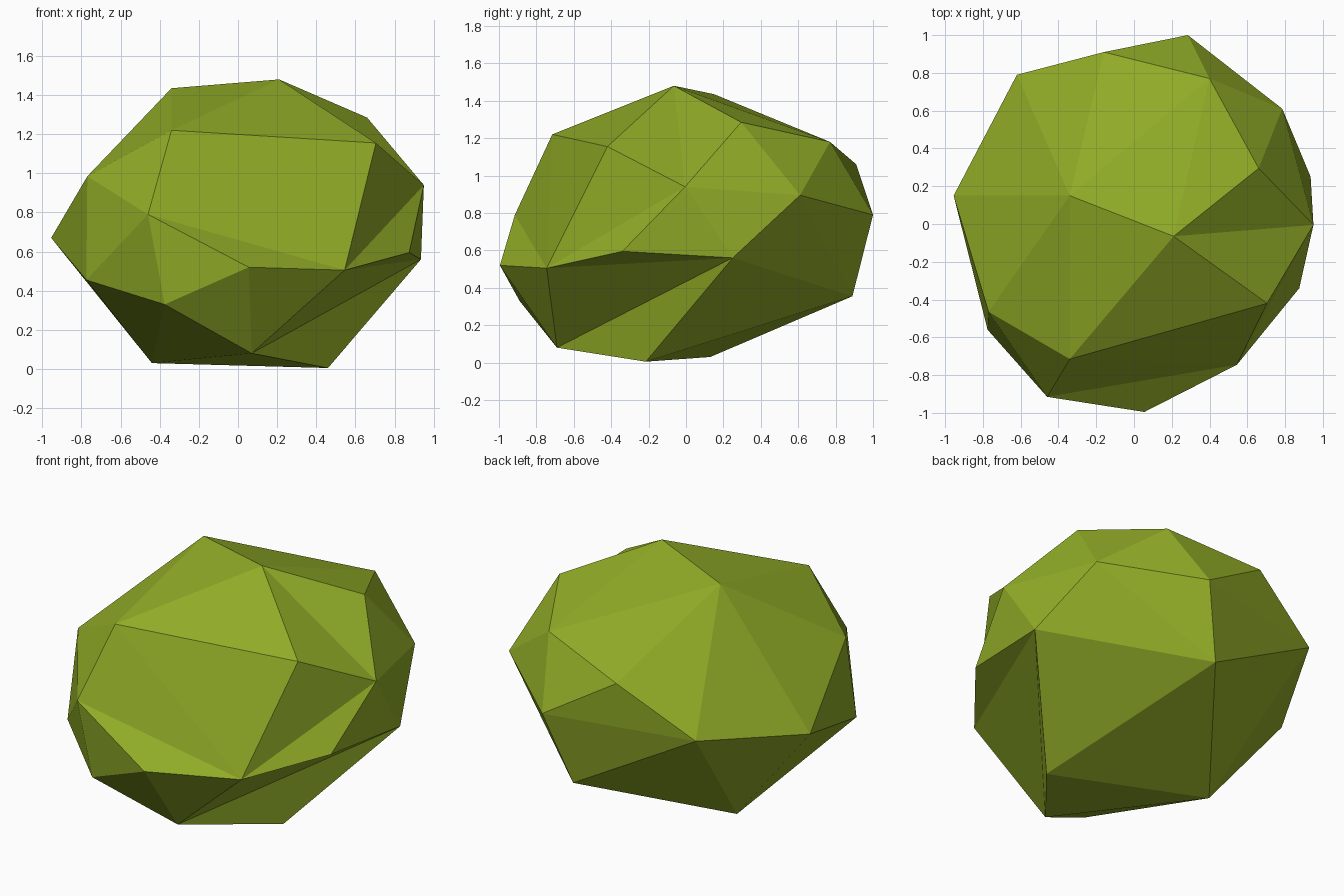
import bpy
import bmesh

# Remove the default object
default_cube = bpy.data.objects.get("Cube")
if default_cube:
    bpy.data.objects.remove(default_cube, do_unlink=True)


def make_material(name, color):
    material = bpy.data.materials.new(name)
    material.use_nodes = True
    material.diffuse_color = color
    for node in material.node_tree.nodes:
        if node.type == "BSDF_PRINCIPLED":
            node.inputs["Base Color"].default_value = color
            node.inputs["Roughness"].default_value = 1
    return material


# Corners of the faceted clump, one letter each
corners = {
    # crown
    "A": (-.34, .15, 1.435), "B": (.21, -.065, 1.48), "C": (.66, .295, 1.285),
    "D": (-.34, -.715, 1.22), "E": (.705, -.42, 1.155), "S": (.4, .77, 1.18),
    "T": (-.16, .91, 1.06),
    # waist
    "F": (-.77, -.465, .985), "G": (-.46, -.915, .79), "H": (.95, -.005, .94),
    "I": (-.955, .15, .67), "J": (.055, -.995, .52), "K": (.545, -.745, .505),
    "L": (.875, -.34, .595), "M": (.935, .25, .56), "N": (-.775, -.56, .455),
    "U": (.285, 1, .79), "V": (.785, .61, .895), "X": (-.62, .79, .78),
    # base
    "O": (-.375, -.89, .33), "P": (.07, -.69, .08), "Q": (-.44, .13, .03),
    "R": (.46, -.215, .005), "W": (.15, .89, .355),
}


def refold(bm, verts, ring):
    """Replace the faces inside a ring of corners by a fan from its first corner."""
    loop = [verts[letter] for letter in ring]
    inside = [f for f in bm.faces if all(v in loop for v in f.verts)]
    bmesh.ops.delete(bm, geom=inside, context="FACES")
    for second, third in zip(loop[1:], loop[2:]):
        bm.faces.new((loop[0], second, third))


# Wrap the corners in a skin, then press in the shallow creases
bm = bmesh.new()
verts = {letter: bm.verts.new(place) for letter, place in corners.items()}
bmesh.ops.convex_hull(bm, input=list(bm.verts))
for ring in ("MRPKL", "HEKL", "BCHE", "KJGDE"):
    refold(bm, verts, ring)
bmesh.ops.recalc_face_normals(bm, faces=list(bm.faces))

# Flat-shaded clump object
mesh = bpy.data.meshes.new("foliage_clump")
bm.to_mesh(mesh)
bm.free()
mesh.materials.append(make_material("leaf_green", (.28, .41, .02, 1)))
clump = bpy.data.objects.new("foliage_clump", mesh)
bpy.context.collection.objects.link(clump)
for polygon in mesh.polygons:
    polygon.use_smooth = False
